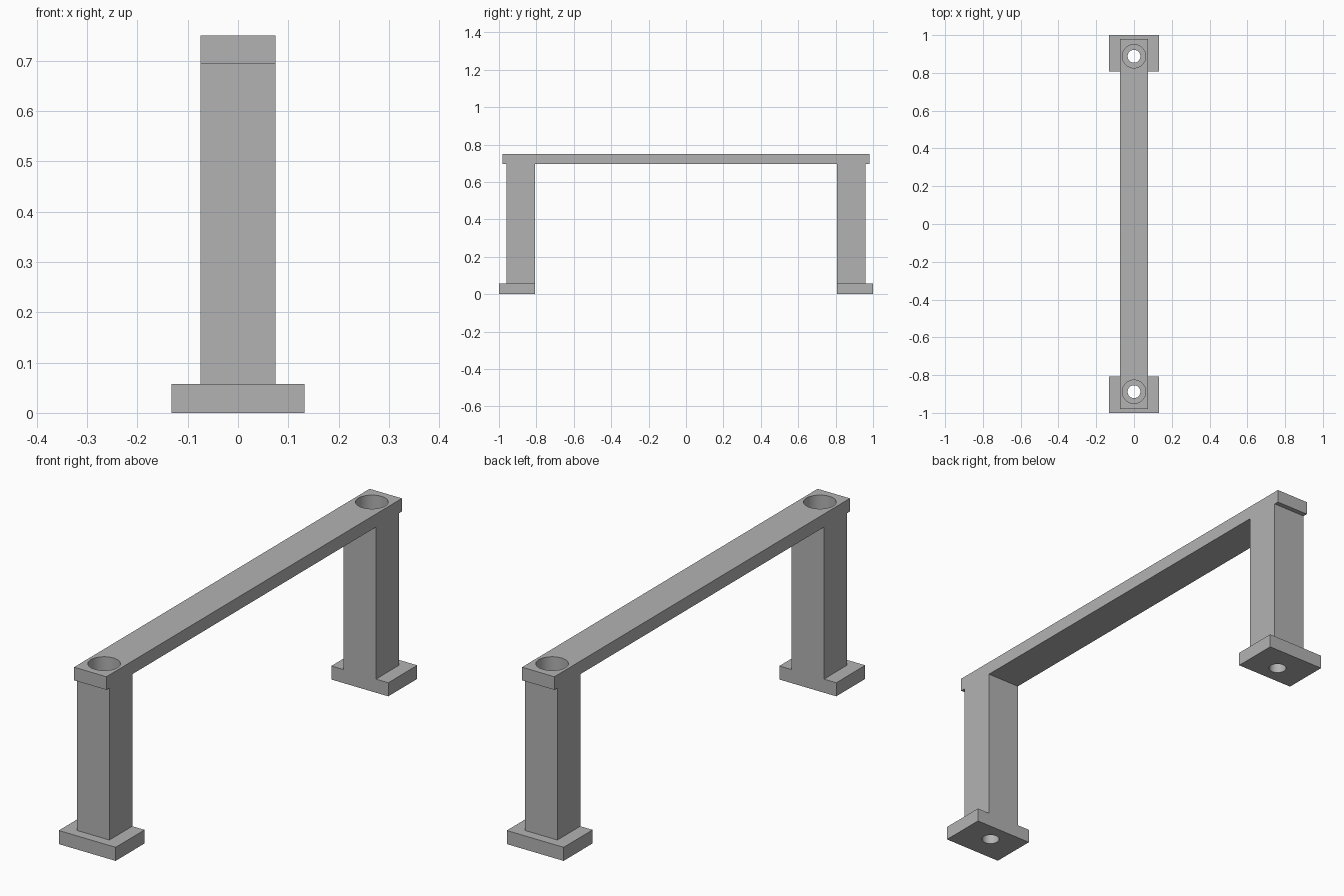
import bpy
import bmesh
from mathutils import Matrix, Vector

if "Cube" in bpy.data.objects:
    bpy.data.objects.remove(bpy.data.objects["Cube"], do_unlink=True)

HOLE_Y = 0.888
HALF_WIDTH = 0.075
FOOT_TOP = 0.057
TOP = 0.75

grey = bpy.data.materials.new("plain grey")
grey.use_nodes = True
grey.diffuse_color = (0.45, 0.45, 0.45, 1)
grey.node_tree.nodes["Principled BSDF"].inputs["Base Color"].default_value = grey.diffuse_color


def make_object(name, bm):
    bmesh.ops.recalc_face_normals(bm, faces=bm.faces)
    mesh = bpy.data.meshes.new(name)
    bm.to_mesh(mesh)
    bm.free()
    mesh.materials.append(grey)
    obj = bpy.data.objects.new(name, mesh)
    bpy.context.collection.objects.link(obj)
    return obj


def box(name, low, high):
    low, high = Vector(low), Vector(high)
    bm = bmesh.new()
    bmesh.ops.create_cube(bm, size=1, matrix=Matrix.Translation((low + high) / 2)
                          @ Matrix.Diagonal((*(high - low), 1)))
    return make_object(name, bm)


def cylinder(name, radius, y, bottom, top):
    bm = bmesh.new()
    bmesh.ops.create_cone(bm, cap_ends=True, segments=48, radius1=radius, radius2=radius,
                          depth=top - bottom,
                          matrix=Matrix.Translation((0, y, (bottom + top) / 2)))
    return make_object(name, bm)


def combine(target, tool, operation):
    mod = target.modifiers.new(operation.title(), 'BOOLEAN')
    mod.operation = operation
    mod.solver = 'EXACT'
    mod.object = tool
    bpy.context.view_layer.objects.active = target
    bpy.ops.object.modifier_apply(modifier=mod.name)
    bpy.data.objects.remove(tool, do_unlink=True)


# Bar and legs: half outline mirrored, then extruded across the width
half = [(0.808, 0.695), (0.808, 0.03), (0.96, 0.03), (0.96, 0.695), (0.98, 0.695), (0.98, TOP)]
outline = half + [(-y, z) for y, z in reversed(half)]
bm = bmesh.new()
face = bm.faces.new([bm.verts.new((-HALF_WIDTH, y, z)) for y, z in outline])
extruded = bmesh.ops.extrude_face_region(bm, geom=[face])["geom"]
bmesh.ops.translate(bm, vec=(2 * HALF_WIDTH, 0, 0),
                    verts=[v for v in extruded if isinstance(v, bmesh.types.BMVert)])
handle = make_object("bar_handle", bm)

# Feet, flush with the inner leg faces
for side in (-1, 1):
    near, far = sorted((side * 0.808, side))
    foot = box("foot", (-0.132, near, 0), (0.132, far, FOOT_TOP))
    combine(handle, foot, 'UNION')

# Stepped screw holes: wide down each leg, narrow through each foot
for side in (-1, 1):
    combine(handle, cylinder("wide_bore", 0.062, side * HOLE_Y, FOOT_TOP, TOP + 0.1), 'DIFFERENCE')
    combine(handle, cylinder("screw_hole", 0.034, side * HOLE_Y, -0.1, FOOT_TOP + 0.1), 'DIFFERENCE')

# Smooth bores, sharp edges elsewhere
handle.select_set(True)
bpy.context.view_layer.objects.active = handle
bpy.ops.object.shade_smooth_by_angle()
